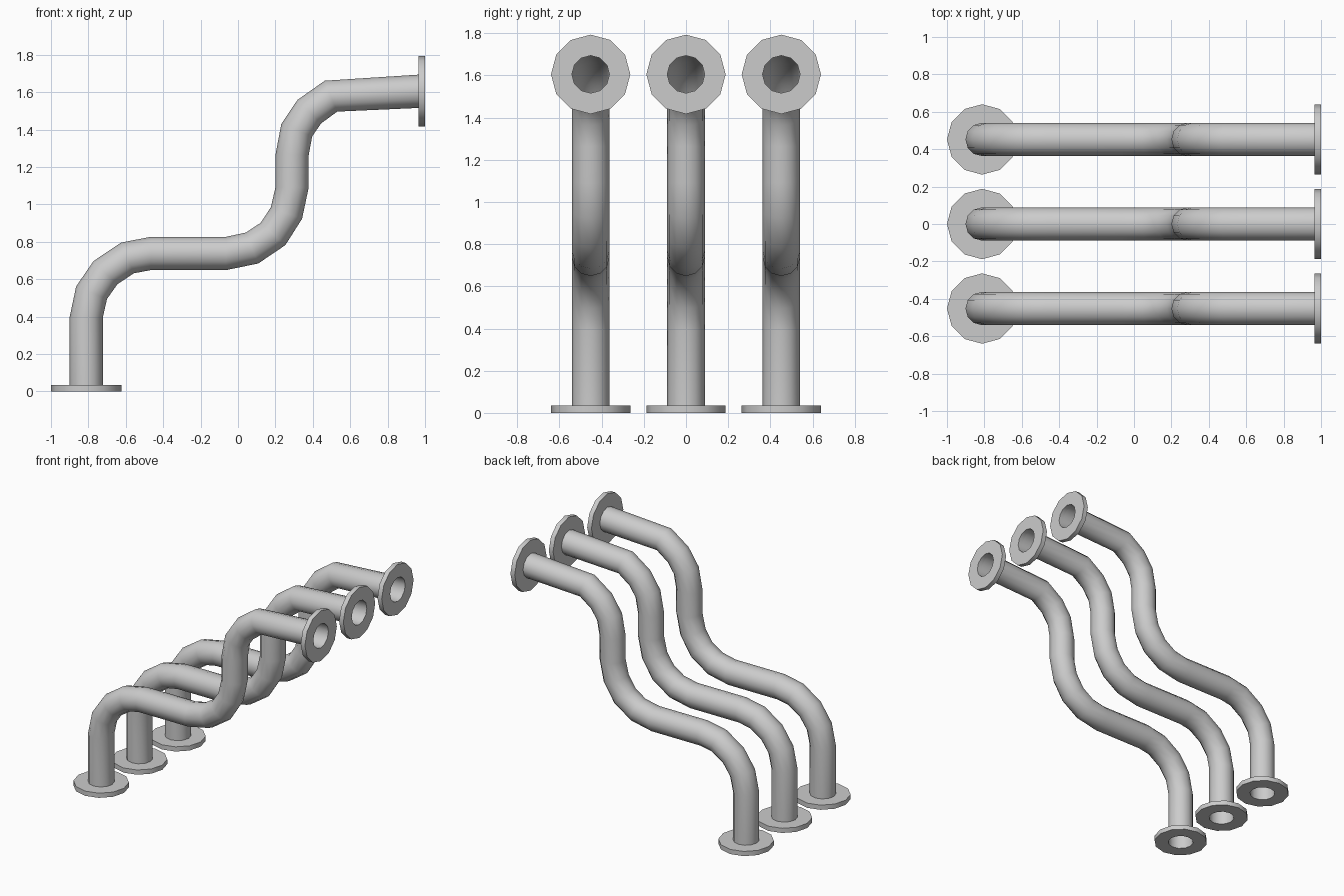
import bpy, bmesh
from math import sin, cos, radians, pi
from mathutils import Vector

if "Cube" in bpy.data.objects:
    bpy.data.objects.remove(bpy.data.objects["Cube"])

SIDES = 12
PIPE_R, FLANGE_R, THICK = 0.089, 0.188, 0.035
START, END_Z, SPACING = -0.812, 1.605, 0.452


def sweep(name, stations, y, closed=False):
    """Skin rings given as (x, z, heading in degrees, radius)."""
    bm = bmesh.new()
    rings = []
    for x, z, deg, r in stations:
        a = radians(deg)
        n, b = Vector((-sin(a), 0, cos(a))), Vector((0, 1, 0))
        rings.append([bm.verts.new(Vector((x, 0, z)) + r * (cos(t) * n + sin(t) * b))
                      for t in (2 * pi * i / SIDES for i in range(SIDES))])
    pairs = list(zip(rings, rings[1:]))
    if closed:
        pairs.append((rings[-1], rings[0]))
    for p, q in pairs:
        for i in range(SIDES):
            j = (i + 1) % SIDES
            bm.faces.new((p[i], q[i], q[j], p[j]))
    mesh = bpy.data.meshes.new(name)
    bm.to_mesh(mesh)
    bm.free()
    ob = bpy.data.objects.new(name, mesh)
    ob.location.y = y
    bpy.context.collection.objects.link(ob)
    bpy.ops.object.select_all(action='DESELECT')
    ob.select_set(True)
    bpy.context.view_layer.objects.active = ob
    bpy.ops.object.shade_smooth_by_angle(angle=radians(40))
    return ob


def flange(name, x, z, deg, y):
    """Flat ring with a pipe-sized hole, starting at (x, z) along the heading."""
    a = radians(deg)
    x2, z2 = x + THICK * cos(a), z + THICK * sin(a)
    sweep(name, [(x, z, deg, PIPE_R), (x, z, deg, FLANGE_R),
                 (x2, z2, deg, FLANGE_R), (x2, z2, deg, PIPE_R)], y, closed=True)


# Pipe centre line: x, z, heading
path = [
    (START, THICK, 90), (START, 0.394, 90),
    (-0.783, 0.528, 68), (-0.709, 0.635, 46), (-0.591, 0.714, 23), (-0.466, 0.738, 0),
    (-0.064, 0.738, 0),
    (0.075, 0.767, 22), (0.187, 0.842, 48), (0.259, 0.954, 70), (0.289, 1.091, 90),
    (0.289, 1.264, 90),
    (0.314, 1.397, 68), (0.381, 1.496, 45), (0.497, 1.579, 22),
    (1 - THICK, END_Z, 0),
]

# Three identical pipes side by side
for k, y in enumerate((-SPACING, 0, SPACING), 1):
    sweep(f"pipe_{k}", [(x, z, d, PIPE_R) for x, z, d in path], y)
    flange(f"floor_flange_{k}", START, 0, 90, y)
    flange(f"wall_flange_{k}", 1 - THICK, END_Z, 0, y)
